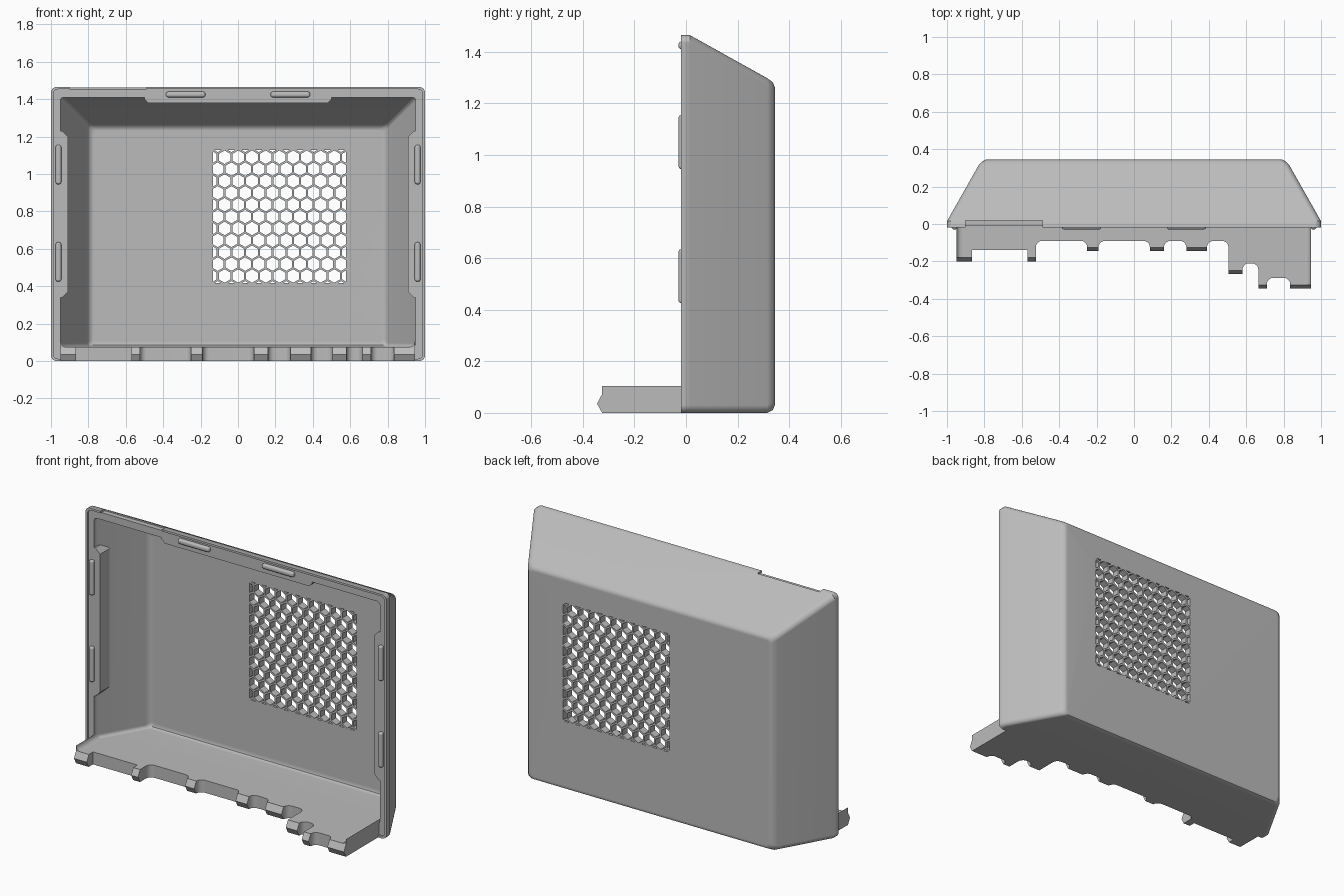
import bpy, bmesh, math
from mathutils import Vector

cube = bpy.data.objects.get("Cube")
if cube:
    bpy.data.objects.remove(cube, do_unlink=True)

grey = bpy.data.materials.new("plain_grey")
grey.use_nodes = True
GREY = (0.5, 0.5, 0.5, 1)
grey.diffuse_color = GREY
grey.node_tree.nodes["Principled BSDF"].inputs["Base Color"].default_value = GREY


def finish(bm, name):
    bmesh.ops.recalc_face_normals(bm, faces=bm.faces)
    mesh = bpy.data.meshes.new(name)
    bm.to_mesh(mesh)
    bm.free()
    mesh.materials.append(grey)
    ob = bpy.data.objects.new(name, mesh)
    bpy.context.collection.objects.link(ob)
    return ob


def select(ob):
    bpy.ops.object.select_all(action='DESELECT')
    ob.select_set(True)
    bpy.context.view_layer.objects.active = ob


def smooth(ob):
    select(ob)
    bpy.ops.object.shade_smooth_by_angle(angle=math.radians(32))
    mod = ob.modifiers.new("weighted", 'WEIGHTED_NORMAL')
    mod.keep_sharp = True


def prism(name, points, direction):
    """Extrude a flat outline along a direction."""
    bm = bmesh.new()
    face = bm.faces.new([bm.verts.new(p) for p in points])
    out = bmesh.ops.extrude_face_region(bm, geom=[face])
    moved = [v for v in out["geom"] if isinstance(v, bmesh.types.BMVert)]
    bmesh.ops.translate(bm, verts=moved, vec=Vector(direction))
    return finish(bm, name)


def cut(ob, cutter):
    select(ob)
    mod = ob.modifiers.new("cut", 'BOOLEAN')
    mod.operation, mod.solver, mod.object = 'DIFFERENCE', 'EXACT', cutter
    bpy.ops.object.modifier_apply(modifier=mod.name)
    bpy.data.objects.remove(cutter, do_unlink=True)


def rounded_rect(y, half, low, high, r, steps=5):
    pts = []
    corners = ((half, high), (-half, high), (-half, low), (half, low))
    for i, (x, z) in enumerate(corners):
        cx = x - math.copysign(r, x)
        cz = z - r if z == high else z + r
        for k in range(steps + 1):
            a = math.pi / 2 * (i + k / steps)
            pts.append((cx + r * math.cos(a), y, cz + r * math.sin(a)))
    return pts


# Hollow shell: outside from back to front, rim lip, then inside to back
sections = [
    (.345, .79, .03, 1.262, .02), (.336, .81, .01, 1.283, .03),
    (.315, .83, 0, 1.298, .03), (.015, 1, 0, 1.465, .03),
    (-.02, 1, 0, 1.465, .03), (-.02, .987, .012, 1.453, .025),
    (-.01, .987, .012, 1.453, .025), (-.01, .95, .075, 1.41, .02),
    (.02, .95, .075, 1.41, .02), (.275, .805, .075, 1.267, .02),
    (.293, .79, .085, 1.252, .02), (.3, .77, .105, 1.232, .02)]
bm = bmesh.new()
loops = [[bm.verts.new(p) for p in rounded_rect(*s)] for s in sections]
for a, b in zip(loops, loops[1:]):
    for i in range(len(a)):
        j = (i + 1) % len(a)
        bm.faces.new((a[i], a[j], b[j], b[i]))
bm.faces.new(loops[0])
bm.faces.new(loops[-1])
shell = finish(bm, "shell")

# Honeycomb vent: hexagons trimmed to a square, then cut through the back
CX, CZ, HALF, PITCH = .2215, .772, .355, .0733
bm = bmesh.new()
for row in range(-6, 7):
    for col in range(-6, 7):
        x = CX + (col + (.5 if row % 2 == 0 else 0)) * PITCH
        z = CZ + row * PITCH * math.sqrt(3) / 2
        bm.faces.new([bm.verts.new((x + .036 * math.sin(k * math.pi / 3), .25,
                                    z + .036 * math.cos(k * math.pi / 3)))
                      for k in range(6)])
for axis in (Vector((1, 0, 0)), Vector((0, 0, 1))):
    for side in (-1, 1):
        bmesh.ops.bisect_plane(
            bm, geom=bm.verts[:] + bm.edges[:] + bm.faces[:],
            plane_co=Vector((CX, 0, CZ)) + axis * side * HALF,
            plane_no=axis * side, clear_outer=True)
out = bmesh.ops.extrude_face_region(bm, geom=bm.faces[:])
bmesh.ops.translate(bm, vec=(0, .15, 0),
                    verts=[v for v in out["geom"] if isinstance(v, bmesh.types.BMVert)])
cut(shell, finish(bm, "vent_cutter"))

# Notch in the top lip
cut(shell, prism("lip_cutter", [(-.9, -.05, 1.453), (-.49, -.05, 1.453),
                                (-.49, -.05, 1.5), (-.9, -.05, 1.5)], (0, .07, 0)))
smooth(shell)

# Thickened flanges inside the rim
prism("top_flange", [(-.5, -.01, 1.42), (-.5, -.01, 1.4), (-.48, -.01, 1.38),
                     (.48, -.01, 1.38), (.5, -.01, 1.4), (.5, -.01, 1.42)], (0, .075, 0))
for s, side in ((1, "left"), (-1, "right")):
    prism(side + "_flange", [(s * x, -.01, z) for x, z in (
        (.96, .34), (.94, .34), (.91, .37), (.91, 1.2), (.94, 1.23), (.96, 1.23))],
        (0, .09, 0))


# Snap ridges on the rim
def ridge(name, x, z, length, vertical):
    bm = bmesh.new()
    bmesh.ops.create_cube(bm, size=1)
    size = (.03, .036, length) if vertical else (length, .036, .03)
    bmesh.ops.scale(bm, vec=size, verts=bm.verts)
    bmesh.ops.translate(bm, vec=(x, -.011, z), verts=bm.verts)
    bmesh.ops.bevel(bm, geom=bm.edges[:], offset=.011, segments=3,
                    profile=.5, affect='EDGES')
    smooth(finish(bm, name))


for s, side in ((1, "left"), (-1, "right")):
    ridge(side + "_top_ridge", s * .28, 1.425, .21, False)
    ridge(side + "_lower_ridge", s * .96, .53, .21, True)
    ridge(side + "_upper_ridge", s * .96, 1.05, .21, True)

# Bottom deck: fingers (x start, x end, tip y) and the notch depth after each
fingers = [(-.95, -.865, -.2), (-.57, -.525, -.2), (-.25, -.19, -.145),
           (.085, .16, -.145), (.28, .39, -.145), (.505, .58, -.268),
           (.665, .71, -.345), (.835, .945, -.345)]
notches = [(-.14, 0), (-.09, .035), (-.09, .035), (-.09, .035), (-.09, .035),
           (-.21, .035), (-.288, .035)]
TIP = .02
outline = [(-.95, .01)]
for i, (x0, x1, y) in enumerate(fingers):
    outline += [(x0, y + TIP), (x1, y + TIP)]
    if i < len(notches):
        depth, r = notches[i]
        nx = fingers[i + 1][0]
        if r == 0:
            outline += [(x1, depth), (nx, depth)]
            continue
        arc = [(r * (1 - math.cos(a)), r * (math.sin(a) - 1))
               for a in (k * math.pi / 10 for k in range(6))]
        outline += [(x1 + u, depth + v) for u, v in arc]
        outline += [(nx - u, depth + v) for u, v in reversed(arc)]
outline.append((.945, .01))
smooth(prism("bottom_deck", [(x, y, 0) for x, y in outline], (0, 0, .075)))

# Pointed finger tips
for i, (x0, x1, y) in enumerate(fingers):
    prism(f"finger_tip_{i + 1}", [(x0, y + TIP, 0), (x0, y, .036), (x0, y + TIP, .073)],
          (x1 - x0, 0, 0))

# Curved corner fillets along the deck sides
for s, edge, tip, side in ((1, .945, -.325, "left"), (-1, .95, -.18, "right")):
    curve = [(edge - .03 + .03 * math.sin(a), .105 - .03 * math.cos(a))
             for a in (k * math.pi / 10 for k in range(6))]
    pts = curve + [(edge, .07), (edge - .03, .07)]
    smooth(prism(side + "_deck_fillet", [(s * x, tip, z) for x, z in pts],
                 (0, .02 - tip, 0)))
